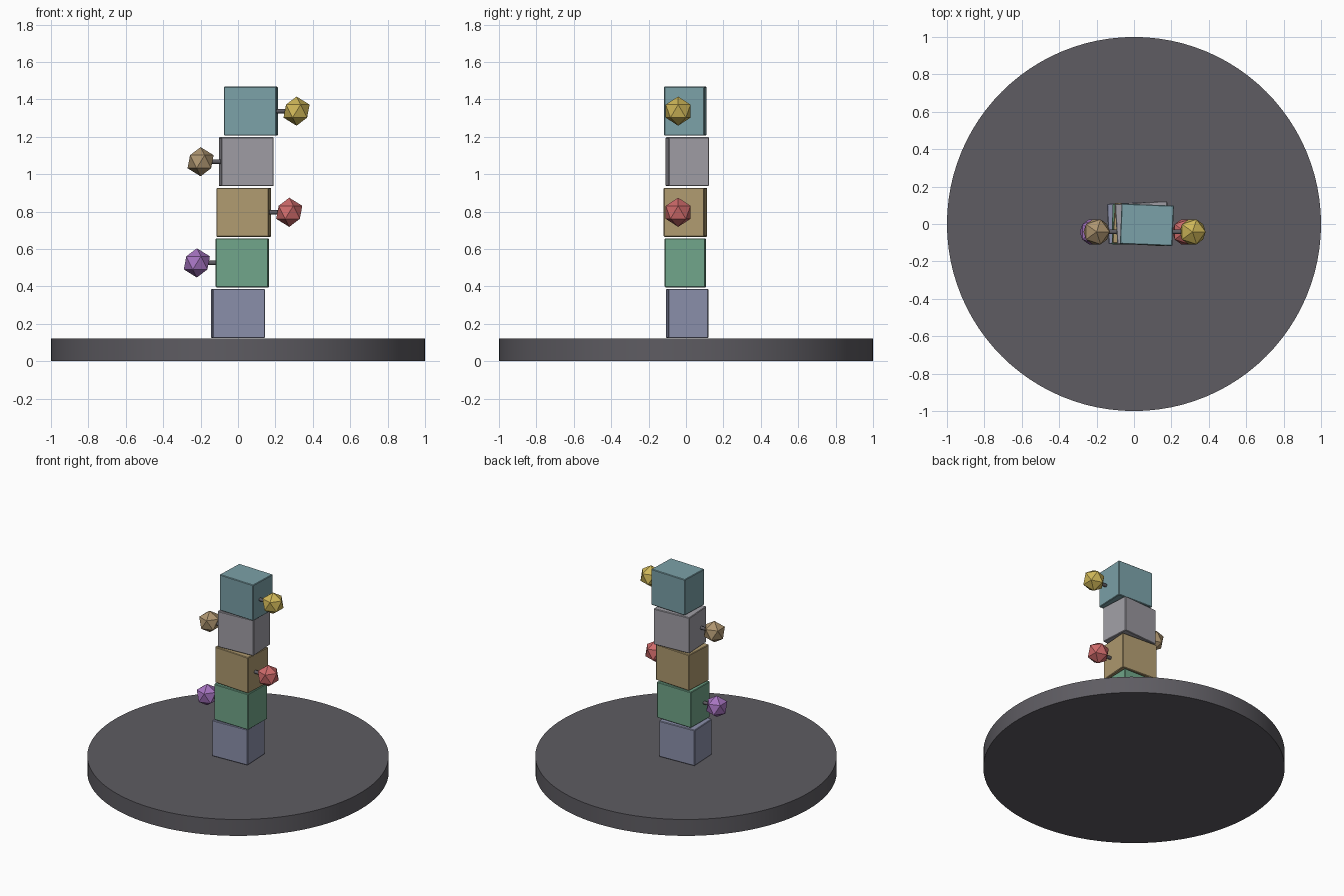
import bpy
import math

if "Cube" in bpy.data.objects:
    bpy.data.objects.remove(bpy.data.objects["Cube"])


def lin(c):
    c /= 255
    return c / 12.92 if c <= 0.04045 else ((c + 0.055) / 1.055) ** 2.4


def material(name, r, g, b):
    m = bpy.data.materials.new(name)
    m.diffuse_color = (lin(r), lin(g), lin(b), 1)
    m.use_nodes = True
    m.node_tree.nodes["Principled BSDF"].inputs["Base Color"].default_value = m.diffuse_color
    return m


def finish(name, mat):
    ob = bpy.context.object
    ob.name = name
    ob.data.materials.append(mat)
    return ob


charcoal = material("charcoal", 94, 92, 98)
W, D, H = 0.28, 0.216, 0.262

# Round base disc
bpy.ops.mesh.primitive_cylinder_add(vertices=96, radius=1, depth=0.12, location=(0, 0, 0.06))
finish("base_disc", charcoal)
bpy.ops.object.shade_smooth_by_angle(angle=math.radians(30))

# Tower levels: x, y, turn, block colour, ball (x, colour)
levels = [
    (0.000, 0.006, 0.045, ("slate_blue", 139, 144, 171), None),
    (0.023, -0.003, -0.02, ("green", 113, 166, 138), (-0.220, ("purple", 166, 116, 192))),
    (0.031, -0.003, -0.06, ("tan", 176, 155, 112), (0.274, ("red", 206, 106, 106))),
    (0.044, 0.007, 0.06, ("grey", 160, 158, 165), (-0.200, ("brown", 174, 149, 112))),
    (0.069, -0.004, -0.04, ("teal", 123, 161, 168), (0.313, ("yellow", 206, 182, 88))),
]

for i, (x, y, turn, colour, ball) in enumerate(levels, 1):
    z = 0.255 + 0.2705 * (i - 1)

    # Slightly turned block with softened edges
    bpy.ops.mesh.primitive_cube_add(size=1, location=(x, y, z), rotation=(0, 0, turn))
    block = finish(f"block_{i}", material(*colour))
    block.scale = (W, D, H)
    bpy.ops.object.transform_apply(location=False, rotation=False, scale=True)
    bevel = block.modifiers.new("edge", "BEVEL")
    bevel.width = 0.004
    bevel.segments = 1

    if ball:
        bx, ball_colour = ball
        side = math.copysign(1, bx)
        by = -0.042

        # Short peg from inside the block to the ball
        start = x + side * (W / 2 - 0.03)
        bpy.ops.mesh.primitive_cylinder_add(
            vertices=12, radius=0.012, depth=abs(bx - start),
            location=((bx + start) / 2, by, z), rotation=(0, math.pi / 2, 0))
        finish(f"peg_{i}", charcoal)
        bpy.ops.object.shade_smooth_by_angle(angle=math.radians(35))

        # Twenty-sided ball
        bpy.ops.mesh.primitive_ico_sphere_add(subdivisions=1, radius=0.078, location=(bx, by, z))
        finish(f"ball_{i}", material(*ball_colour))
